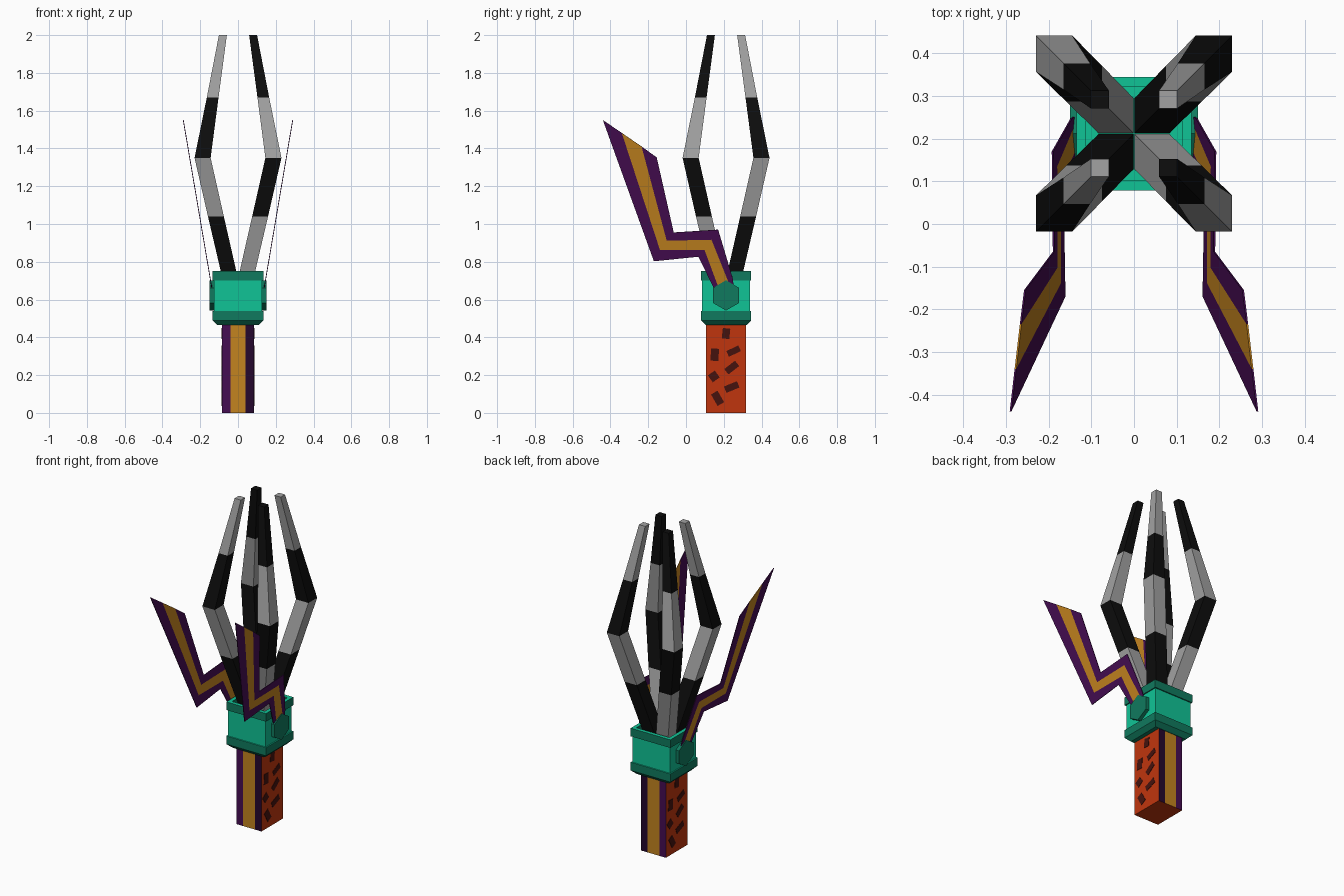
import bpy, bmesh, math
from mathutils import Vector, Matrix

if "Cube" in bpy.data.objects:
    bpy.data.objects.remove(bpy.data.objects["Cube"])

CY = 0.212  # depth of the main axis


def material(name, r, g, b):
    m = bpy.data.materials.new(name)
    m.use_nodes = True
    m.diffuse_color = (r, g, b, 1)
    m.node_tree.nodes["Principled BSDF"].inputs["Base Color"].default_value = (r, g, b, 1)
    return m


GOLD = material("gold", 0.55, 0.23, 0.014)
PURPLE = material("purple", 0.06, 0.004, 0.085)
DARK_PURPLE = material("dark purple", 0.018, 0.002, 0.026)
RED = material("red", 0.53, 0.036, 0.004)
MAROON = material("maroon", 0.06, 0.006, 0.004)
TEAL = material("teal", 0.005, 0.55, 0.305)
DARK_TEAL = material("dark teal", 0.005, 0.195, 0.112)
GREY = material("grey", 0.36, 0.36, 0.36)
BLACK = material("black", 0.004, 0.004, 0.004)


def finish(bm, name, mats, rule=None, normals=True):
    """Turn a bmesh into an object, picking each face's material by a rule."""
    if normals:
        bmesh.ops.recalc_face_normals(bm, faces=bm.faces)
    bm.normal_update()
    if rule:
        for f in bm.faces:
            f.material_index = rule(f.calc_center_median(), f.normal)
    me = bpy.data.meshes.new(name)
    bm.to_mesh(me)
    bm.free()
    ob = bpy.data.objects.new(name, me)
    for m in mats:
        me.materials.append(m)
    bpy.context.collection.objects.link(ob)
    return ob


def loft(name, sections, mats, rule):
    """Join horizontal rectangles given as (x, y, half x, half y, z)."""
    bm = bmesh.new()
    rings = []
    for x, y, hx, hy, z in sections:
        rings.append([bm.verts.new((x + sx * hx, y + sy * hy, z))
                      for sx, sy in ((-1, -1), (1, -1), (1, 1), (-1, 1))])
    for a, b in zip(rings, rings[1:]):
        for i in range(4):
            j = (i + 1) % 4
            bm.faces.new((a[i], a[j], b[j], b[i]))
    bm.faces.new(rings[0][::-1])
    bm.faces.new(rings[-1])
    return finish(bm, name, mats, rule)


# Handle: red sides, striped front and back
bm = bmesh.new()
bmesh.ops.create_cube(bm, size=1, matrix=Matrix.Translation((0, CY, 0.235))
                      @ Matrix.Diagonal((0.17, 0.21, 0.47, 1)))
for x in (-0.04, 0.04):
    bmesh.ops.bisect_plane(bm, geom=bm.verts[:] + bm.edges[:] + bm.faces[:],
                           plane_co=(x, 0, 0), plane_no=(1, 0, 0))


def handle_rule(c, n):
    if abs(n.y) < 0.5:
        return 0
    return 1 if abs(c.x) < 0.04 else (2 if c.x < 0 else 3)


finish(bm, "handle", [RED, GOLD, PURPLE, DARK_PURPLE], handle_rule)

# Dark flecks on both red sides: offset along side, height, width, length, tilt
FLECKS = [(0.0, 0.42, 0.04, 0.055, -6), (-0.06, 0.308, 0.042, 0.065, -4),
          (0.04, 0.327, 0.07, 0.033, 25), (-0.065, 0.193, 0.045, 0.045, 35),
          (0.03, 0.24, 0.072, 0.036, 38), (0.03, 0.137, 0.075, 0.036, 22),
          (-0.045, 0.077, 0.04, 0.07, 30)]
for side, label in ((1, "left"), (-1, "right")):
    bm = bmesh.new()
    for u, z, w, h, tilt in FLECKS:
        bmesh.ops.create_cube(bm, size=1, matrix=Matrix.Translation((side * 0.085, CY + side * u, z))
                              @ Matrix.Rotation(math.radians(side * tilt), 4, 'X')
                              @ Matrix.Diagonal((0.004, w, h, 1)))
    finish(bm, label + "_flecks", [MAROON])

# Collar: flanged block with a recessed top
PROFILE = [(0.11, 0.465), (0.135, 0.49), (0.135, 0.54), (0.128, 0.54), (0.128, 0.70),
           (0.135, 0.70), (0.135, 0.75), (0.112, 0.75), (0.112, 0.715)]
loft("collar", [(0, CY, h, h - 0.002, z) for h, z in PROFILE], [TEAL, DARK_TEAL],
     lambda c, n: 0 if n.z > 0.5 or (0.55 < c.z < 0.69) else 1)

# Four bent prongs with alternating bands: offset, half width, height
PRONG = [(0.042, 0.041, 0.715), (0.117, 0.042, 1.04), (0.1875, 0.0425, 1.35),
         (0.134, 0.031, 1.67), (0.08, 0.021, 2.0)]
for sx in (-1, 1):
    for sy in (-1, 1):
        mats = [BLACK, GREY] if sx == sy else [GREY, BLACK]
        name = ("front" if sy < 0 else "back") + ("_left" if sx > 0 else "_right") + "_prong"
        loft(name, [(sx * o, CY + sy * o, h, h, z) for o, h, z in PRONG], mats,
             lambda c, n: sum(c.z > z for z in (1.04, 1.35, 1.67)) % 2)

# Zigzag blades: each row runs across the blade as (y, z), the middle strip is gold
BLADE = [[(0.17, 0.60), (0.19, 0.60), (0.235, 0.60), (0.26, 0.60)],
         [(0.145, 0.665), (0.166, 0.68), (0.222, 0.70), (0.248, 0.71)],
         [(0.066, 0.827), (0.098, 0.863), (0.135, 0.917), (0.17, 0.97)],
         [(-0.17, 0.803), (-0.138, 0.863), (-0.102, 0.912), (-0.065, 0.955)],
         [(-0.44, 1.55), (-0.34, 1.482), (-0.235, 1.41), (-0.155, 1.352)]]
for side, label in ((1, "left"), (-1, "right")):
    bm = bmesh.new()
    rows = [[bm.verts.new((side * (0.14 + (z - 0.67) * 0.17), y, z)) for y, z in row]
            for row in BLADE]
    for a, b in zip(rows, rows[1:]):
        for i in range(3):
            f = bm.faces.new((a[i], a[i + 1], b[i + 1], b[i]))
            f.material_index = 1 if i == 1 else 0
    ob = finish(bm, label + "_blade", [PURPLE, GOLD])
    mod = ob.modifiers.new("thickness", 'SOLIDIFY')
    mod.thickness = 0.004
    mod.offset = 0

    # Hexagonal hub that holds the blade
    bm = bmesh.new()
    bmesh.ops.create_cone(bm, cap_ends=True, segments=6, radius1=0.08, radius2=0.08, depth=0.03,
                          matrix=Matrix.Translation((side * 0.135, CY, 0.622))
                          @ Matrix.Rotation(math.pi / 2, 4, 'Y'))
    # Turn the hexagon so that a corner points up
    top = max(v.co.z for v in bm.verts)
    if sum(abs(v.co.z - top) < 0.001 for v in bm.verts) > 2:
        bmesh.ops.rotate(bm, verts=bm.verts, cent=Vector((0, CY, 0.622)),
                         matrix=Matrix.Rotation(math.pi / 6, 3, 'X'))
    finish(bm, label + "_hub", [DARK_TEAL])
